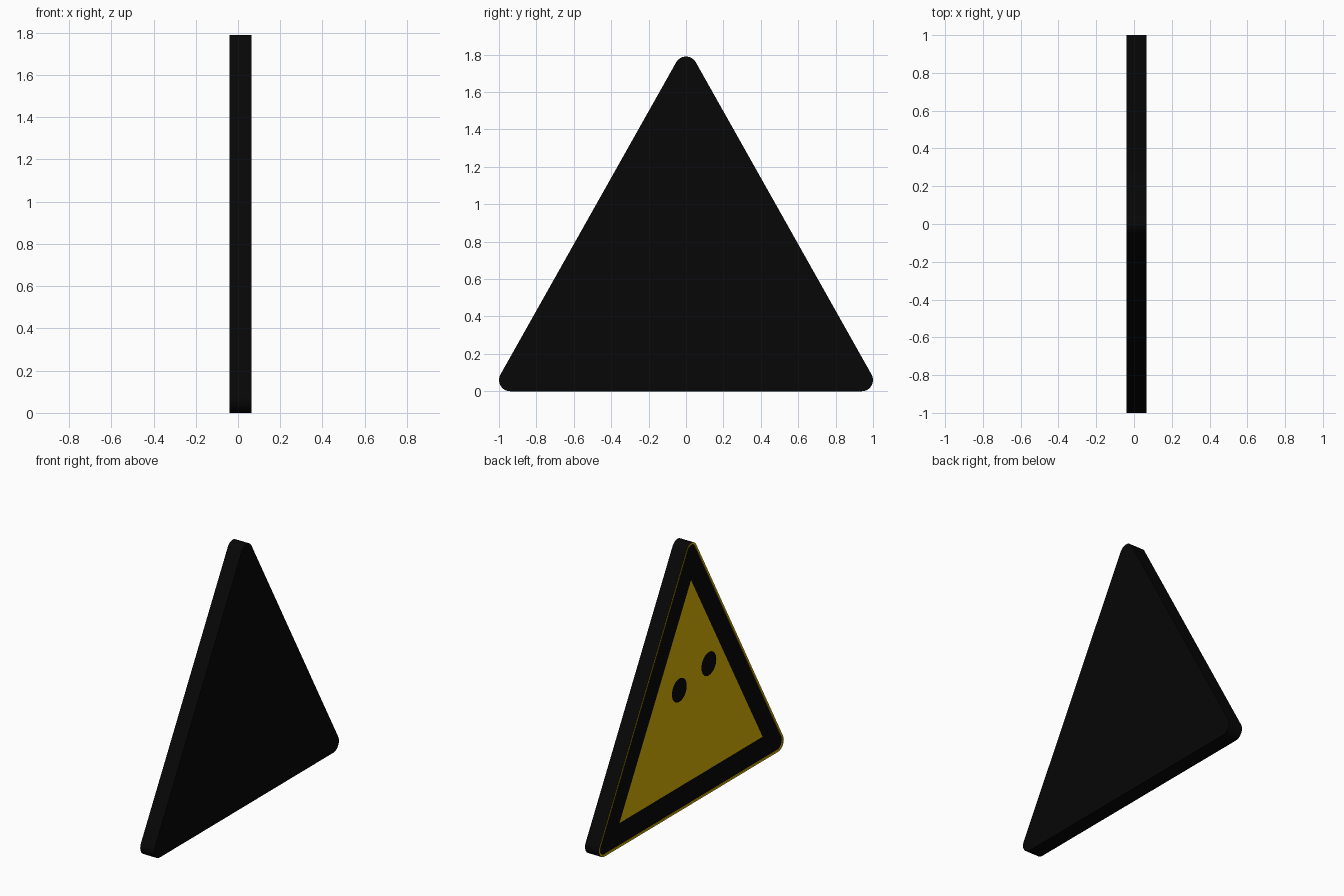
import bpy, bmesh
from math import atan2, cos, sin, pi, radians

if "Cube" in bpy.data.objects:
    bpy.data.objects.remove(bpy.data.objects["Cube"])


def material(name, colour):
    mat = bpy.data.materials.new(name)
    mat.use_nodes = True
    mat.diffuse_color = colour
    mat.node_tree.nodes["Principled BSDF"].inputs["Base Color"].default_value = colour
    return mat


black = material("black", (0.002, 0.002, 0.002, 1))
yellow = material("warning yellow", (0.7, 0.46, 0.002, 1))

# Corner rounding and corner centres of the board
RADIUS, HALF, LOW, HIGH = 0.06, 0.94, 0.06, 1.73


def rounded_triangle(steps=8):
    tilt = atan2(HALF, HIGH - LOW)
    corners = [(HALF, LOW, -pi / 2, tilt),
               (0, HIGH, tilt, pi - tilt),
               (-HALF, LOW, pi - tilt, 3 * pi / 2)]
    points = []
    for y, z, start, end in corners:
        for i in range(steps + 1):
            a = start + (end - start) * i / steps
            points.append((y + RADIUS * cos(a), z + RADIUS * sin(a)))
    return points


def circle(y, z, radius, steps=32):
    return [(y + radius * cos(2 * pi * i / steps), z + radius * sin(2 * pi * i / steps))
            for i in range(steps)]


def outline_face(bm, outline, x):
    """Flat face towards -x."""
    return bm.faces.new([bm.verts.new((x, y, z)) for y, z in reversed(outline)])


def finish(bm, name, *mats):
    mesh = bpy.data.meshes.new(name)
    bm.to_mesh(mesh)
    bm.free()
    for mat in mats:
        mesh.materials.append(mat)
    obj = bpy.data.objects.new(name, mesh)
    bpy.context.collection.objects.link(obj)
    return obj


def plate(name, outline, x, mat):
    bm = bmesh.new()
    outline_face(bm, outline, x)
    return finish(bm, name, mat)


# Solid sign board with a thin yellow lip around a shallow recess
bm = bmesh.new()
front = outline_face(bm, rounded_triangle(), -0.041)
back = bmesh.ops.extrude_face_region(bm, geom=[front], use_keep_orig=True)
moved = [v for v in back["geom"] if isinstance(v, bmesh.types.BMVert)]
bmesh.ops.translate(bm, verts=moved, vec=(0.106, 0, 0))
bmesh.ops.recalc_face_normals(bm, faces=bm.faces)
bm.normal_update()
for thickness, depth in ((0.014, 0), (0.0005, -0.005)):
    ring = bmesh.ops.inset_region(bm, faces=[front], thickness=thickness,
                                  depth=depth, use_even_offset=True)
    for face in ring["faces"]:
        face.material_index = 1
board = finish(bm, "sign_board", black, yellow)
bpy.context.view_layer.objects.active = board
board.select_set(True)
bpy.ops.object.shade_smooth_by_angle(angle=radians(30))

# Yellow panel in the recess
plate("yellow_panel", [(0.775, 0.165), (0, 1.535), (-0.775, 0.165)], -0.038, yellow)

# Two dots
for side, y, z in (("left", -0.155, 0.91), ("right", 0.165, 0.85)):
    plate(side + "_dot", circle(y, z, 0.08), -0.065, black)
